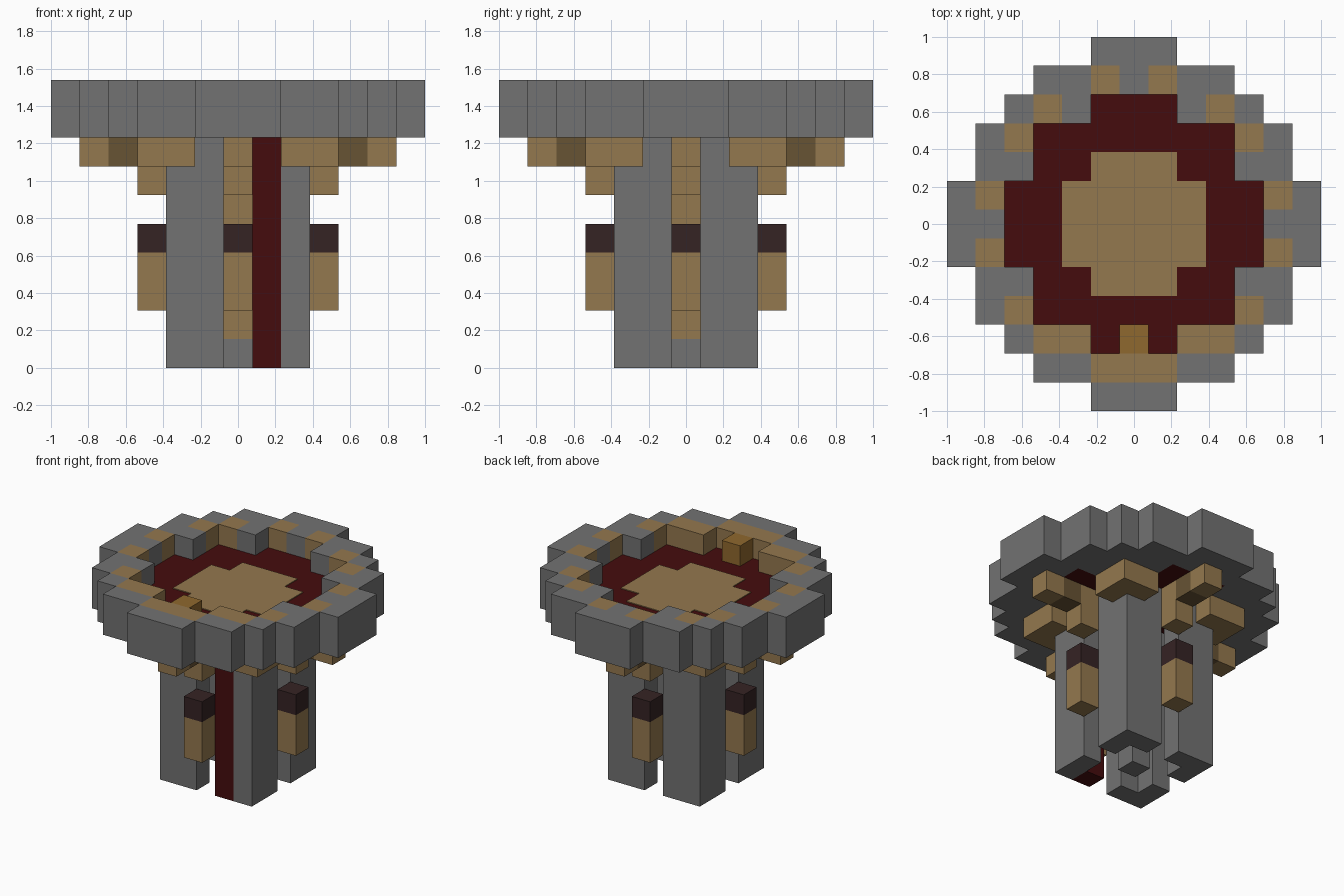
import bpy
import bmesh
from mathutils import Vector

if "Cube" in bpy.data.objects:
    bpy.data.objects.remove(bpy.data.objects["Cube"], do_unlink=True)

U = 2 / 13  # edge of one block


def material(name, hex_code):
    def linear(c):
        return c / 12.92 if c <= 0.04045 else ((c + 0.055) / 1.055) ** 2.4
    rgb = [linear(int(hex_code[i:i + 2], 16) / 255) for i in (0, 2, 4)]
    m = bpy.data.materials.new(name)
    m.use_nodes = True
    m.diffuse_color = (*rgb, 1)
    m.node_tree.nodes["Principled BSDF"].inputs["Base Color"].default_value = (*rgb, 1)
    return m


STONE = material("grey stone", "727272")
WOOD = material("tan wood", "94784E")
SHADE_WOOD = material("dark tan wood", "675334")
RED = material("deep red", "450C0D")
CAP = material("dark brown", "352324")
GOLD = material("gold", "8F682E")


def blocks(name, cells, z0, z1, mat):
    """Extrude a set of grid cells between two levels, merging neighbours."""
    bm = bmesh.new()
    for cx, cy in sorted(cells):
        corners = [(-.5, -.5), (.5, -.5), (.5, .5), (-.5, .5)]
        bm.faces.new([bm.verts.new(((cx + a) * U, (cy + b) * U, z0 * U)) for a, b in corners])
    bmesh.ops.remove_doubles(bm, verts=bm.verts, dist=0.001)
    top = bmesh.ops.extrude_face_region(bm, geom=bm.faces[:], use_keep_orig=True)
    up = Vector((0, 0, (z1 - z0) * U))
    bmesh.ops.translate(bm, vec=up, verts=[v for v in top["geom"] if isinstance(v, bmesh.types.BMVert)])
    bmesh.ops.recalc_face_normals(bm, faces=bm.faces)
    mesh = bpy.data.meshes.new(name)
    bm.to_mesh(mesh)
    bm.free()
    mesh.materials.append(mat)
    obj = bpy.data.objects.new(name, mesh)
    bpy.context.scene.collection.objects.link(obj)
    return obj


def disc(half_widths):
    """Stepped disc given by its half width in each row out from the middle."""
    n = len(half_widths) - 1
    return {(x, y) for y in range(-n, n + 1)
            for x in range(-half_widths[abs(y)], half_widths[abs(y)] + 1)}


def mirrored(cells):
    return {(sx * x, sy * y) for x, y in cells for sx in (-1, 1) for sy in (-1, 1)}


# Bowl: rim, wooden inlays and floor
bowl = disc([6, 6, 5, 5, 4, 3, 1])
floor = disc([4, 4, 3, 3, 1])
ring = bowl - floor
inlay = mirrored({(1, 5), (3, 4), (4, 3), (5, 1)}) | {(0, -5), (2, -4), (-2, -4)}
blocks("rim_base", ring, 8, 9, STONE)
blocks("rim_top", ring - inlay, 9, 10, STONE)
blocks("rim_inlay", inlay, 9, 10, WOOD)
blocks("bowl_floor", floor, 8, 9, RED)
plate = blocks("floor_centre", disc([2, 2, 1]), 9, 9.04, WOOD)
blocks("gold_block", {(0, -4)}, 9, 10, GOLD)

# Central column
blocks("column_foot", {(0, 0)}, 0, 1, STONE)
blocks("column", {(0, 0)}, 1, 8, WOOD)

# Four angled legs with brackets under the bowl
red_strip = (1, -2)
for side, sx in (("left", 1), ("right", -1)):
    for end, sy in (("front", -1), ("back", 1)):
        tag = f"{end}_{side}"
        leg = {(sx * x, sy * y) for x, y in ((1, 2), (2, 1), (2, 2))} - {red_strip}
        if tag == "front_left":
            # the red strip splits this leg, so it becomes one solid piece
            blocks("red_strip", {red_strip}, 0, 8, RED)
        blocks(f"leg_{tag}", leg - {(2 * sx, 2 * sy)}, 0, 8, STONE)
        blocks(f"leg_corner_{tag}", {(2 * sx, 2 * sy)}, 0, 7, STONE)
        blocks(f"bracket_{tag}", {(sx * x, sy * y) for x in (2, 3) for y in (2, 3)}, 7, 8, WOOD)

# Hanging posts and stepped supports between the legs
for tag, dx, dy in (("front", 0, -1), ("back", 0, 1), ("left", 1, 0), ("right", -1, 0)):
    def at(r):
        return {(dx * r, dy * r)}
    blocks(f"post_{tag}", at(3), 2, 4, WOOD)
    blocks(f"post_cap_{tag}", at(3), 4, 5, CAP)
    blocks(f"lower_support_{tag}", at(3), 6, 7, WOOD)
    blocks(f"inner_support_{tag}", at(3), 7, 8, WOOD)
    blocks(f"middle_support_{tag}", at(4), 7, 8, SHADE_WOOD)
    blocks(f"outer_support_{tag}", at(5), 7, 8, WOOD)
